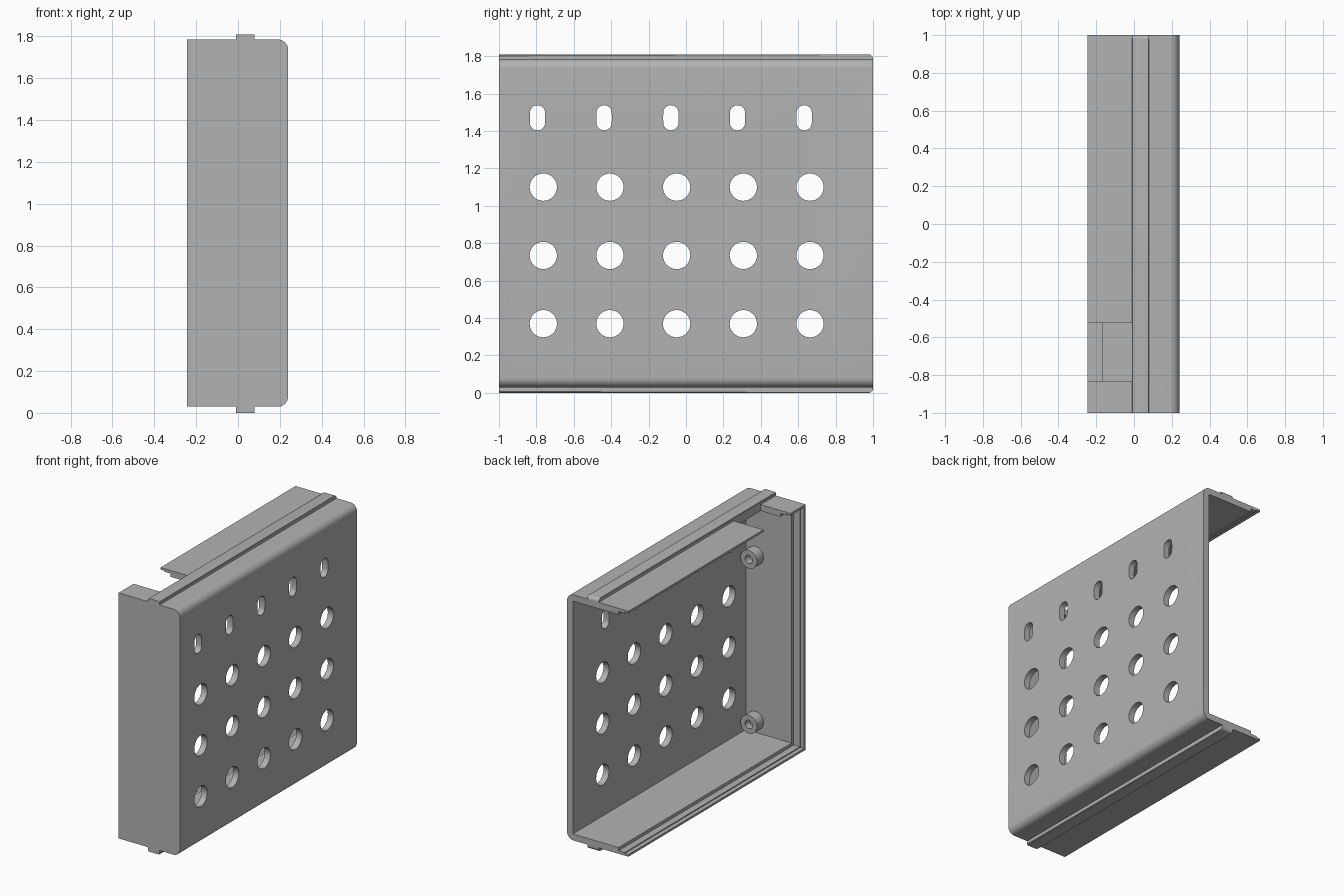
import bpy, bmesh, math
from mathutils import Matrix, Vector

cube = bpy.data.objects.get("Cube")
if cube:
    bpy.data.objects.remove(cube)

mat = bpy.data.materials.new("plain grey")
mat.use_nodes = True
grey = (0.45, 0.45, 0.45, 1)
mat.diffuse_color = grey
mat.node_tree.nodes["Principled BSDF"].inputs["Base Color"].default_value = grey

X0, X1, Z0, Z1, WALL = -0.245, 0.24, 0.03, 1.785, 0.045


def finish(name, bm):
    bmesh.ops.recalc_face_normals(bm, faces=bm.faces)
    mesh = bpy.data.meshes.new(name)
    bm.to_mesh(mesh)
    bm.free()
    mesh.materials.append(mat)
    ob = bpy.data.objects.new(name, mesh)
    bpy.context.collection.objects.link(ob)
    return ob


def add_box(bm, lo, hi):
    lo, hi = Vector(lo), Vector(hi)
    m = Matrix.Translation((lo + hi) / 2) @ Matrix.Diagonal((*(hi - lo), 1))
    return bmesh.ops.create_cube(bm, size=1, matrix=m)["verts"]


def bevel_edges(bm, test, width, segments):
    edges = [e for e in bm.edges if test(e)]
    bmesh.ops.bevel(bm, geom=edges, offset=width, segments=segments,
                    profile=0.5, affect='EDGES')


def cut(target, bm):
    cutter = finish("cutter", bm)
    cutter.hide_render = True
    mod = target.modifiers.new("cut", 'BOOLEAN')
    mod.operation, mod.solver, mod.object = 'DIFFERENCE', 'EXACT', cutter
    bpy.context.view_layer.objects.active = target
    bpy.ops.object.modifier_apply(modifier=mod.name)
    bpy.data.objects.remove(cutter)


def smooth(ob):
    bpy.ops.object.select_all(action='DESELECT')
    ob.select_set(True)
    bpy.context.view_layer.objects.active = ob
    bpy.ops.object.shade_smooth_by_angle(angle=math.radians(35))


# Solid block with the two long outer corners rounded
bm = bmesh.new()
add_box(bm, (X0, -1, Z0), (X1, 1, Z1))
bevel_edges(bm, lambda e: all(v.co.x > 0 for v in e.verts)
            and abs(e.verts[0].co.y - e.verts[1].co.y) > 1, 0.05, 8)
housing = finish("housing", bm)

# Cavity, open at the side and rear, with a stepped thin lip
for depth, t in ((X1 - WALL, WALL), (-0.167, 0.022), (-0.215, 0.015)):
    bm = bmesh.new()
    add_box(bm, (X0 - 0.1, -1 + t, Z0 + t), (depth, 1.1, Z1 - t))
    cut(housing, bm)

# Notch in the top flange
bm = bmesh.new()
add_box(bm, (X0 - 0.1, -0.83, Z1 - 0.1), (-0.01, -0.525, Z1 + 0.1))
cut(housing, bm)

# Grid of round holes, with a row of upright slots above
bm = bmesh.new()


def add_hole(y, z, r, stretch):
    m = Matrix.Translation((X1, y, z)) @ Matrix.Rotation(math.pi / 2, 4, 'Y')
    verts = bmesh.ops.create_cone(bm, cap_ends=True, segments=32, radius1=r,
                                  radius2=r, depth=0.3, matrix=m)["verts"]
    for v in verts:
        if abs(v.co.z - z) > 0.001:
            v.co.z += math.copysign(stretch, v.co.z - z)


for col in range(5):
    y = -0.763 + col * 0.3565
    for row in range(3):
        add_hole(y, 0.37 + row * 0.365, 0.073, 0)
    add_hole(y - 0.031, 1.471, 0.041, 0.026)
cut(housing, bm)
smooth(housing)

# Guide ribs along the top and bottom, rounded at the rear end
for name, base, tip in (("top_rib", Z1, Z1 + 0.025), ("bottom_rib", Z0, 0.0)):
    bm = bmesh.new()
    inner = base + (base - tip) * 0.4
    add_box(bm, (-0.01, -1, min(inner, tip)), (0.08, 1, max(inner, tip)))
    on_tip = lambda e: all(abs(v.co.z - tip) < 1e-4 for v in e.verts)
    bevel_edges(bm, lambda e: on_tip(e) and all(v.co.y > 0.9 for v in e.verts), 0.024, 5)
    bevel_edges(bm, lambda e: on_tip(e)
                and abs(e.verts[0].co.y - e.verts[1].co.y) > 1, 0.008, 2)
    smooth(finish(name, bm))

# Hollow bosses on the inside of the front wall
for name, z in (("upper_boss", 1.34), ("lower_boss", 0.16)):
    bm = bmesh.new()
    m = Matrix.Translation((0.12, -0.92, z)) @ Matrix.Rotation(-math.pi / 2, 4, 'X')
    bmesh.ops.create_cone(bm, cap_ends=True, segments=32, radius1=0.065,
                          radius2=0.065, depth=0.08, matrix=m)
    end = max(bm.faces, key=lambda f: f.calc_center_median().y)
    bmesh.ops.inset_region(bm, faces=[end], thickness=0.035)
    hole = bmesh.ops.extrude_discrete_faces(bm, faces=[end])["faces"][0]
    bmesh.ops.translate(bm, verts=hole.verts, vec=(0, -0.05, 0))
    smooth(finish(name, bm))
